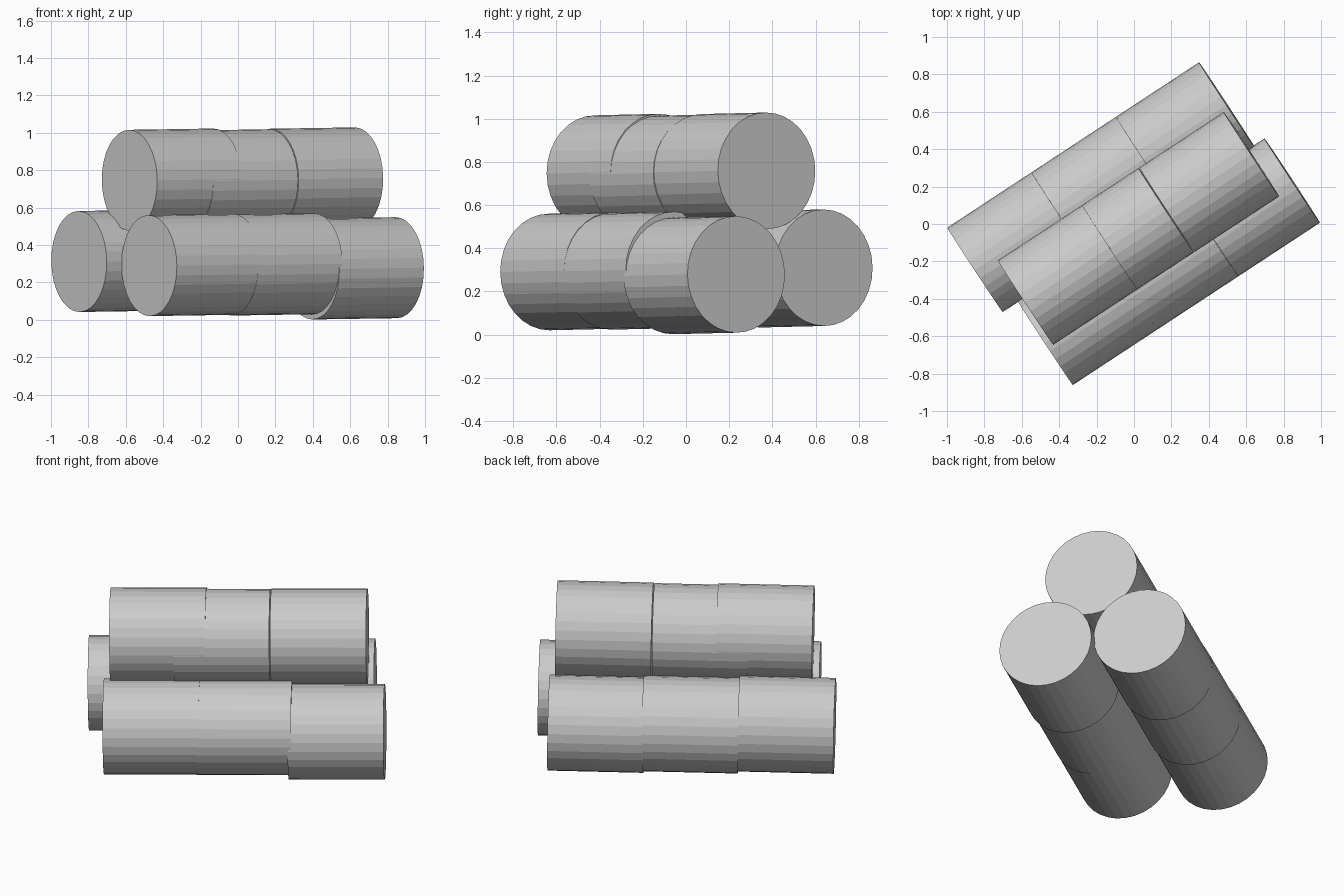
import bpy
import bmesh
from mathutils import Vector

cube = bpy.data.objects.get("Cube")
if cube:
    bpy.data.objects.remove(cube, do_unlink=True)

RADIUS = 0.27
LENGTH = 0.54
SIDES = 32
RISE = 0.007  # each drum climbs slightly along its row

grey = bpy.data.materials.new("plain grey")
grey.use_nodes = True
colour = (0.6, 0.6, 0.6, 1)
grey.diffuse_color = colour
grey.node_tree.nodes["Principled BSDF"].inputs["Base Color"].default_value = colour

# One flat-faced drum mesh shared by every piece
drum_mesh = bpy.data.meshes.new("drum")
bm = bmesh.new()
bmesh.ops.create_cone(bm, cap_ends=True, segments=SIDES,
                      radius1=RADIUS, radius2=RADIUS, depth=LENGTH)
bm.to_mesh(drum_mesh)
bm.free()
drum_mesh.materials.append(grey)

heading = Vector((0.836, 0.549, 0)).normalized()
axis = (heading * LENGTH + Vector((0, 0, RISE))).normalized()


def add_row(name, x, y, pieces):
    """Lay drums end to end from (x, y); pieces hold (distance, start height)."""
    for place, (distance, height) in zip(("left", "middle", "right"), pieces):
        drum = bpy.data.objects.new(f"{name}_{place}_drum", drum_mesh)
        bpy.context.collection.objects.link(drum)
        start = Vector((x, y, height)) + heading * distance
        drum.location = start + axis * LENGTH / 2
        drum.rotation_mode = 'QUATERNION'
        drum.rotation_quaternion = axis.to_track_quat('Z', 'Y')


# Two rows on the ground and one resting between them
add_row("back", -0.85, -0.245, [(0, 0.312), (0.54, 0.306), (1.07, 0.303)])
add_row("front", -0.475, -0.635, [(0, 0.290), (0.52, 0.293), (1.04, 0.272)])
add_row("top", -0.58, -0.42, [(0, 0.746), (0.36, 0.742), (0.905, 0.752)])
